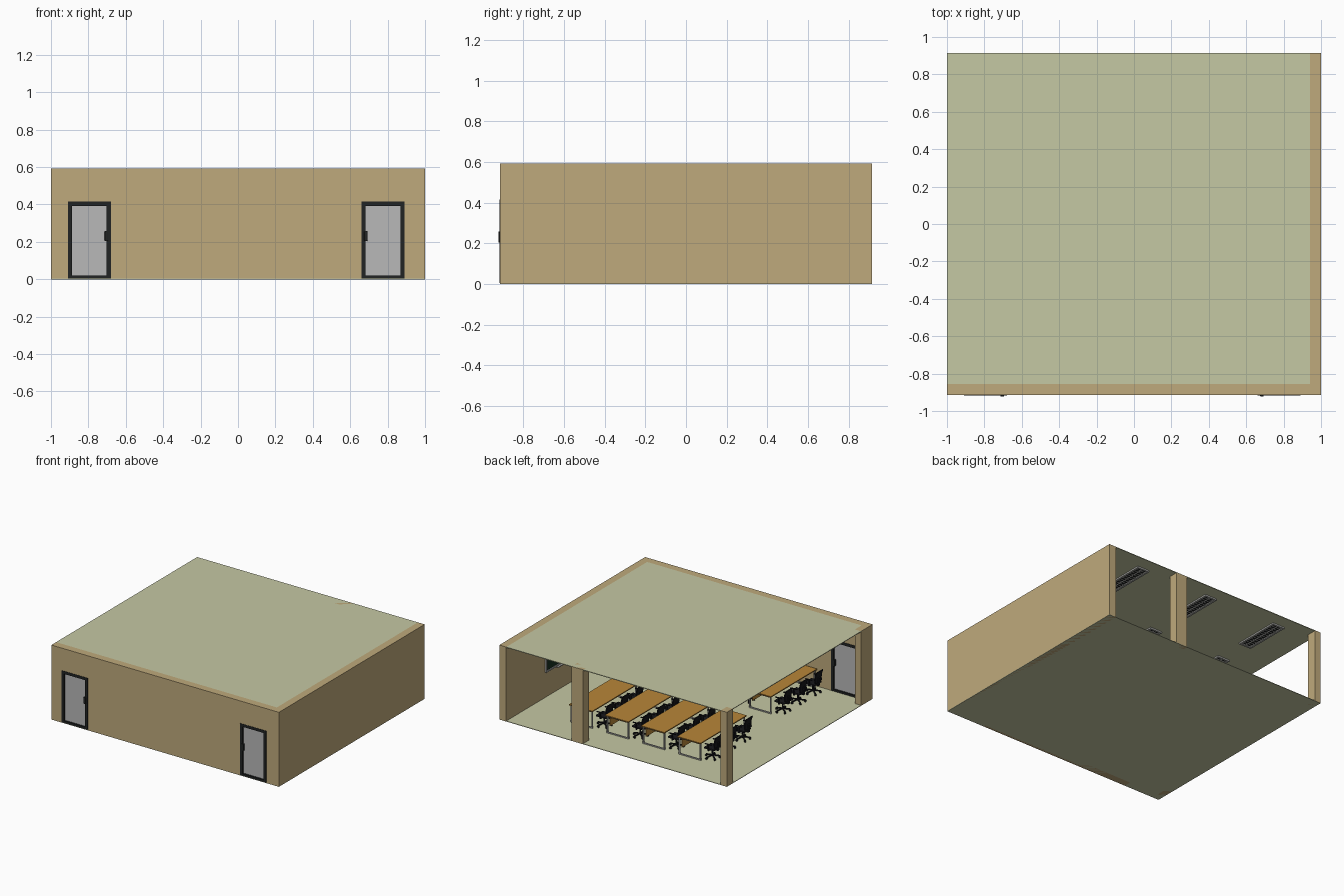
import bpy, bmesh, math
from mathutils import Matrix, Vector

if "Cube" in bpy.data.objects:
    bpy.data.objects.remove(bpy.data.objects["Cube"])


def mat(name, r, g, b):
    m = bpy.data.materials.new(name)
    m.diffuse_color = (r, g, b, 1)
    m.use_nodes = True
    m.node_tree.nodes["Principled BSDF"].inputs["Base Color"].default_value = m.diffuse_color
    return m


WALL = mat("wall_tan", 0.52, 0.40, 0.20)
SAGE = mat("sage", 0.56, 0.58, 0.37)
WOOD = mat("wood", 0.48, 0.24, 0.04)
BLACK = mat("black", 0.008, 0.008, 0.01)
DARK = mat("dark_frame", 0.015, 0.017, 0.017)
GLASS = mat("door_panel", 0.48, 0.48, 0.48)
GREEN = mat("board_green", 0.008, 0.03, 0.015)
STEEL = mat("steel", 0.40, 0.40, 0.38)


def add_box(bm, x0, x1, y0, y1, z0, z1, bevel=0, rot=None):
    m = Matrix.Translation(((x0 + x1) / 2, (y0 + y1) / 2, (z0 + z1) / 2))
    m = (rot or Matrix()) @ m @ Matrix.Diagonal((x1 - x0, y1 - y0, z1 - z0, 1))
    vs = bmesh.ops.create_cube(bm, size=1, matrix=m)["verts"]
    if bevel:
        edges = list({e for v in vs for e in v.link_edges})
        bmesh.ops.bevel(bm, geom=edges, offset=bevel, segments=2, profile=0.5, affect='EDGES')


def add_cyl(bm, r1, r2, depth, matrix, n=12):
    bmesh.ops.create_cone(bm, cap_ends=True, segments=n, radius1=r1, radius2=r2,
                          depth=depth, matrix=matrix)


def add_profile(bm, pts, y0, y1):
    """Extrude an outline given in x, z along y."""
    face = bm.faces.new([bm.verts.new((x, y0, z)) for x, z in pts])
    ext = bmesh.ops.extrude_face_region(bm, geom=[face])["geom"]
    bmesh.ops.translate(bm, verts=[v for v in ext if isinstance(v, bmesh.types.BMVert)],
                        vec=(0, y1 - y0, 0))


def finish(bm, name, material, smooth=False):
    bmesh.ops.recalc_face_normals(bm, faces=bm.faces)
    me = bpy.data.meshes.new(name)
    bm.to_mesh(me)
    bm.free()
    me.materials.append(material)
    ob = bpy.data.objects.new(name, me)
    bpy.context.collection.objects.link(ob)
    if smooth:
        bpy.ops.object.select_all(action='DESELECT')
        ob.select_set(True)
        bpy.context.view_layer.objects.active = ob
        bpy.ops.object.shade_smooth_by_angle(angle=math.radians(40))
    return ob


def box(name, material, *dims):
    bm = bmesh.new()
    add_box(bm, *dims)
    return finish(bm, name, material)


def place(parts, spots):
    """Put the parts at the first spot and linked copies at the others."""
    for i, loc in enumerate(spots):
        for p in parts:
            ob = p if i == 0 else p.copy()
            if i:
                bpy.context.collection.objects.link(ob)
            ob.location = loc


H, Y = 0.592, 0.915
DOORS = [(-0.91, -0.68, 1), (0.66, 0.89, -1)]   # x range, handle side
DOOR_TOP = 0.415

# Floor and ceiling, walls, pillars
box("floor", SAGE, -1, 1, -Y, Y, 0, 0.004)
box("ceiling", SAGE, -1, 0.94, -0.855, Y, H - 0.005, H)
outline = [(-1, 0)]
for x0, x1, _ in DOORS:
    outline += [(x0, 0), (x0, DOOR_TOP), (x1, DOOR_TOP), (x1, 0)]
outline += [(1, 0), (1, H), (-1, H)]
bm = bmesh.new()
add_profile(bm, outline, -Y, -0.855)
finish(bm, "front_wall", WALL)
box("right_wall", WALL, 0.94, 1, -Y, Y, 0, H)
box("front_left_pillar", WALL, -1, -0.945, -0.855, -0.77, 0, H)
box("back_left_pillar", WALL, -1, -0.945, 0.84, Y, 0, H)
box("back_pillar", WALL, 0.265, 0.365, 0.84, Y, 0, H)

# Doors: frame, panel and handles on both faces
for x0, x1, side in DOORS:
    bm = bmesh.new()
    t, ya, yb = 0.022, -Y - 0.002, -0.852
    add_box(bm, x0, x0 + t, ya, yb, 0.005, DOOR_TOP)
    add_box(bm, x1 - t, x1, ya, yb, 0.005, DOOR_TOP)
    add_box(bm, x0 + t, x1 - t, ya, yb, DOOR_TOP - t, DOOR_TOP)
    add_box(bm, x0 + t, x1 - t, ya, yb, 0.005, 0.02)
    finish(bm, "door_frame", DARK)
    box("door_panel", GLASS, x0 + t, x1 - t, -0.904, -0.864, 0.02, DOOR_TOP - t)
    hx = x1 - 0.024 if side > 0 else x0 + 0.024
    bm = bmesh.new()
    for y0, y1 in ((-Y - 0.008, -0.903), (-0.865, -0.844)):
        add_box(bm, hx - 0.009, hx + 0.009, y0, y1, 0.205, 0.258, 0.003)
    finish(bm, "door_handle", DARK)

# Board on the right wall
box("board_panel", GREEN, 0.932, 0.94, -0.43, 0.42, 0.215, 0.435)
bm = bmesh.new()
for z in (0.205, 0.435):
    add_box(bm, 0.926, 0.94, -0.44, 0.43, z, z + 0.012)
for y in (-0.44, 0.418):
    add_box(bm, 0.926, 0.94, y, y + 0.012, 0.217, 0.435)
add_box(bm, 0.91, 0.94, -0.3, 0.3, 0.2, 0.206)
finish(bm, "board_frame", STEEL)

# Ceiling lights: rim, dark tray, louvre slats
bm = bmesh.new()
for s in (-1, 1):
    cx, cy = s * 0.046, s * 0.183
    add_box(bm, cx - 0.008, cx + 0.008, -0.19, 0.19, -0.012, 0)
    add_box(bm, -0.038, 0.038, cy - 0.008, cy + 0.008, -0.012, 0)
rim = finish(bm, "light_rim", STEEL)
tray = box("light_tray", DARK, -0.038, 0.038, -0.175, 0.175, -0.004, 0)
bm = bmesh.new()
for i in range(13):
    y = -0.156 + i * 0.026
    add_box(bm, -0.038, 0.038, y - 0.0015, y + 0.0015, -0.01, -0.004)
add_box(bm, -0.002, 0.002, -0.175, 0.175, -0.011, -0.004)
slats = finish(bm, "light_louvre", STEEL)
place([rim, tray, slats], [(x, y, H - 0.005) for x in (-0.69, -0.05, 0.59)
                           for y in (0.62, 0, -0.62)])

# Long desk: origin at its chair-side, back end
W, L, TOP = 0.205, 0.58, 0.148
top = box("desk_top", WOOD, 0, W, -L, 0, TOP - 0.008, TOP)
panel = box("desk_modesty_panel", WOOD, W - 0.03, W - 0.024, -L + 0.02, -0.02, 0.06, TOP - 0.008)
bm = bmesh.new()
b = 0.009
for y in (-0.02, -L + 0.011):
    for x in (0.006, W - 0.015):
        add_box(bm, x, x + b, y, y + b, 0.004, TOP - 0.008)
    for z in (0.004, TOP - 0.008 - b):
        add_box(bm, 0.015, W - 0.015, y, y + b, z, z + b)
legs = finish(bm, "desk_leg_frames", STEEL)
rows = [i * 0.317 for i in range(4)]
desks = [(-0.60 + r, 0.675, 0) for r in rows] + [(-0.56 + r, -0.265, 0) for r in rows]
place([top, panel, legs], desks)

# Office chair facing +x: seat, curved back, arms
bm = bmesh.new()
add_box(bm, -0.045, 0.045, -0.045, 0.045, 0.082, 0.096, 0.005)
seat = finish(bm, "chair_seat", BLACK, True)
bm = bmesh.new()
add_profile(bm, [(-0.044, 0.105), (-0.038, 0.13), (-0.042, 0.16), (-0.054, 0.192),
                 (-0.061, 0.192), (-0.051, 0.16), (-0.047, 0.13), (-0.052, 0.105)], -0.041, 0.041)
add_profile(bm, [(-0.01, 0.082), (-0.01, 0.076), (-0.055, 0.076), (-0.06, 0.14),
                 (-0.05, 0.14), (-0.049, 0.082)], -0.01, 0.01)
back = finish(bm, "chair_back", BLACK, True)
bm = bmesh.new()
for s in (-1, 1):
    y = s * 0.051
    add_box(bm, -0.028, 0.03, y - 0.006, y + 0.006, 0.126, 0.132, 0.002)
    add_box(bm, -0.005, 0.006, y - 0.003, y + 0.003, 0.08, 0.127)
add_box(bm, -0.005, 0.006, -0.054, 0.054, 0.077, 0.082)
arms = finish(bm, "chair_arms", BLACK)

# Chair pedestal: gas column, five-star base, castors
bm = bmesh.new()
add_cyl(bm, 0.008, 0.005, 0.06, Matrix.Translation((0, 0, 0.05)))
for i in range(5):
    rot = Matrix.Rotation(math.tau * i / 5, 4, 'Z')
    slope = rot @ Matrix.Translation((0, 0, 0.028)) @ Matrix.Rotation(math.radians(8), 4, 'Y')
    add_box(bm, 0, 0.056, -0.004, 0.004, -0.004, 0.004, 0, slope)
    add_cyl(bm, 0.0085, 0.0085, 0.011, rot @ Matrix.Translation((0.053, 0, 0.0125))
            @ Matrix.Rotation(math.pi / 2, 4, 'X'), 10)
base = finish(bm, "chair_base", BLACK, True)
place([seat, back, arms, base], [(x - 0.035, y - 0.1 - k * 0.19, 0)
                                 for x, y, _ in desks for k in range(3)])
